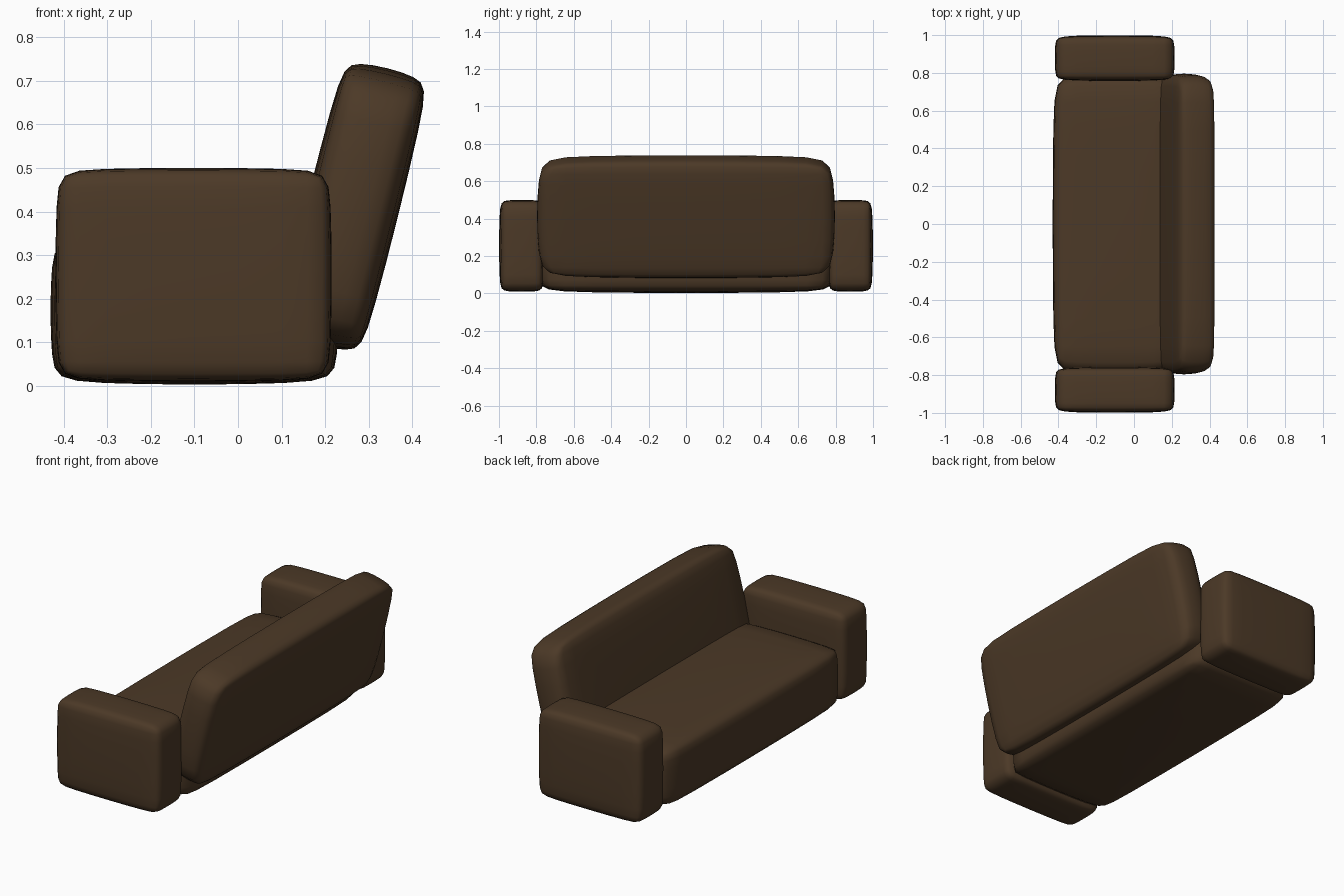
import bpy, bmesh, math

if "Cube" in bpy.data.objects:
    bpy.data.objects.remove(bpy.data.objects["Cube"])

leather = bpy.data.materials.new("brown_leather")
leather.diffuse_color = (0.072, 0.041, 0.02, 1)
leather.use_nodes = True
leather.node_tree.nodes["Principled BSDF"].inputs["Base Color"].default_value = leather.diffuse_color


def cushion(name, size, centre, margin, tilt=0.0):
    """Soft box: chamfered cube with its own chamfer margin per axis, subdivided."""
    bm = bmesh.new()
    bmesh.ops.create_cube(bm, size=1)
    bmesh.ops.bevel(bm, geom=bm.edges[:], offset=0.1, segments=1,
                    affect='EDGES', profile=0.5)
    for v in bm.verts:
        for i in range(3):
            half = size[i] / 2
            inset = 0 if abs(v.co[i]) > 0.45 else margin[i]
            v.co[i] = math.copysign(half - inset, v.co[i])
    mesh = bpy.data.meshes.new(name)
    bm.to_mesh(mesh)
    bm.free()
    ob = bpy.data.objects.new(name, mesh)
    bpy.context.collection.objects.link(ob)
    ob.location = centre
    ob.rotation_euler = (0, math.radians(tilt), 0)
    mesh.materials.append(leather)
    mesh.shade_smooth()
    sub = ob.modifiers.new("soften", 'SUBSURF')
    sub.levels = sub.render_levels = 2
    return ob


# Seat block
cushion("seat", (0.666, 1.59, 0.343), (-0.10, 0, 0.172), (0.03, 0.06, 0.03))

# Leaning backrest
cushion("backrest", (0.214, 1.605, 0.663), (0.264, 0, 0.411), (0.018, 0.08, 0.045), tilt=14)

# Armrests
for side, label in ((-1, "right"), (1, "left")):
    cushion("arm_" + label, (0.638, 0.246, 0.494), (-0.102, side * 0.878, 0.255),
            (0.022, 0.022, 0.02))
